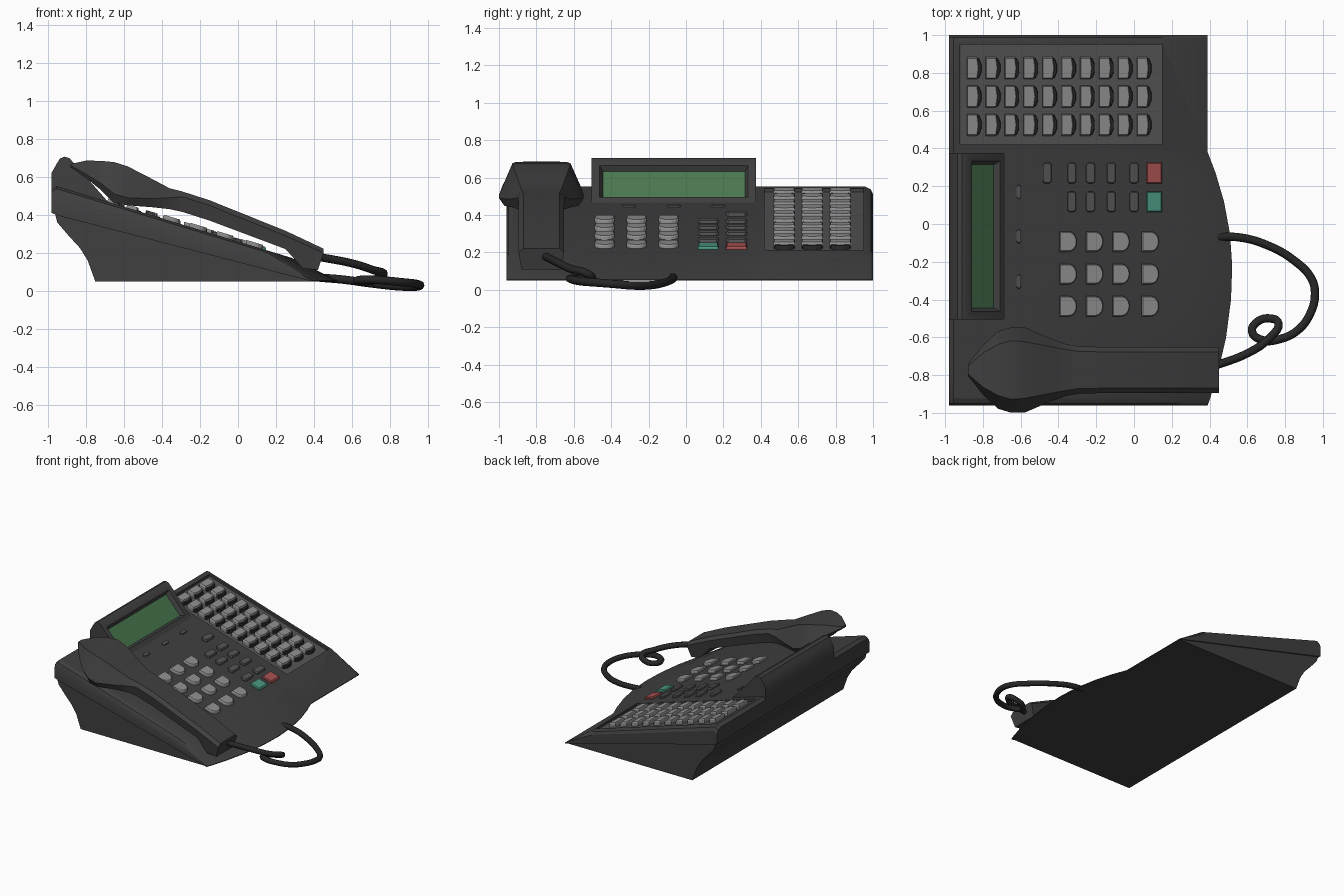
import bpy, bmesh, math

if "Cube" in bpy.data.objects:
    bpy.data.objects.remove(bpy.data.objects["Cube"])


def mat(name, r, g, b):
    m = bpy.data.materials.new(name)
    m.diffuse_color = (r, g, b, 1)
    m.use_nodes = True
    m.node_tree.nodes["Principled BSDF"].inputs["Base Color"].default_value = m.diffuse_color
    return m


DARK = mat("dark_plastic", 0.05, 0.05, 0.05)
BLACK = mat("black_plastic", 0.02, 0.02, 0.02)
PANEL = mat("panel_grey", 0.09, 0.09, 0.09)
LIGHT = mat("key_grey", 0.28, 0.28, 0.28)
GREEN = mat("screen_green", 0.07, 0.19, 0.08)
RED = mat("red", 0.38, 0.08, 0.08)
TEAL = mat("teal", 0.07, 0.30, 0.22)


def plane(x):
    """Height of the sloping key field."""
    return 0.26 - 0.305 * x


def finish(bm, name, *mats):
    bmesh.ops.recalc_face_normals(bm, faces=bm.faces)
    me = bpy.data.meshes.new(name)
    bm.to_mesh(me)
    bm.free()
    for m in mats:
        me.materials.append(m)
    ob = bpy.data.objects.new(name, me)
    bpy.context.collection.objects.link(ob)
    return ob


def activate(ob):
    bpy.ops.object.select_all(action='DESELECT')
    ob.select_set(True)
    bpy.context.view_layer.objects.active = ob


def smooth(ob, deg):
    activate(ob)
    bpy.ops.object.shade_smooth_by_angle(angle=math.radians(deg))


def skin(bm, rings):
    """Closed tube through equal-length rings, capped at both ends."""
    vs = [[bm.verts.new(p) for p in r] for r in rings]
    n = len(vs[0])
    for a, b in zip(vs, vs[1:]):
        for i in range(n):
            j = (i + 1) % n
            bm.faces.new((a[i], a[j], b[j], b[i]))
    bm.faces.new(vs[0])
    bm.faces.new(vs[-1])


def loft(name, rings, m):
    bm = bmesh.new()
    skin(bm, rings)
    return finish(bm, name, m)


def prisms(name, centres, outline, lo, hi, m, top=0.9):
    """Identical prisms standing on the sloping key field."""
    bm = bmesh.new()
    mx = sum(p[0] for p in outline) / len(outline)
    my = sum(p[1] for p in outline) / len(outline)
    for cx, cy in centres:
        rings = []
        for h, s in ((lo, 1), (hi - 0.2 * (hi - lo), 1), (hi, top)):
            ring = []
            for u, v in outline:
                x = cx + mx + (u - mx) * s
                ring.append((x, cy + my + (v - my) * s, plane(x) + h))
            rings.append(ring)
        skin(bm, rings)
    return finish(bm, name, m)


def rect(w, h, c=0.0):
    a, b = w / 2, h / 2
    if not c:
        return [(-a, -b), (a, -b), (a, b), (-a, b)]
    return [(-a, c - b), (c - a, -b), (a - c, -b), (a, c - b),
            (a, b - c), (a - c, b), (c - a, b), (-a, b - c)]


def edge(y):
    """Front lip outline: straight beside the panel, bulging elsewhere."""
    if y >= 0.38:
        return 0.39
    return 0.52 - 0.13 * ((y + 0.24) / (0.62 if y > -0.24 else 0.72)) ** 2


# Upper shell, with edges rounded at both ends
bulge = [-0.8, -0.6, -0.4, -0.22, -0.05, 0.12, 0.27, 0.38]
stations = ([(-0.96, 0.04), (-0.95, 0.014), (-0.925, 0)] + [(y, 0) for y in bulge]
            + [(0.96, 0), (0.988, 0.014), (1.0, 0.04)])
rings = []
for y, d in stations:
    xe = edge(y)
    xc = xe - 0.24
    rings.append([(-0.94, y, 0.395), (-0.98, y, 0.41), (-0.98, y, 0.53 - d),
                  (-0.955, y, plane(-0.955) - d), (xc, y, plane(xc) - d * 0.8),
                  (xe, y, 0.055), (xe, y, 0.05)])
shell = loft("upper_shell", rings, DARK)

# Recess for the programmable key panel
cutter = prisms("panel_cutter", [(-0.385, 0.685)], rect(1.07, 0.53), -0.022, 0.1, DARK, 1)
cutter.hide_render = True
mod = shell.modifiers.new("recess", 'BOOLEAN')
mod.operation = 'DIFFERENCE'
mod.object = cutter
activate(shell)
bpy.ops.object.modifier_apply(modifier="recess")
bpy.data.objects.remove(cutter)
smooth(shell, 25)
prisms("key_panel", [(-0.385, 0.685)], rect(1.068, 0.528), -0.03, -0.018, PANEL, 1)

# Wedge base under the shell, curved at the back
rings = []
for y in [-0.95] + bulge + [0.99]:
    xe = edge(y) - 0.005
    rings.append([(-0.75, y, 0.05), (-0.79, y, 0.16), (-0.83, y, 0.225), (-0.89, y, 0.29),
                  (-0.95, y, 0.36), (-0.965, y, 0.42), (xe, y, 0.053), (xe, y, 0.05)])
smooth(loft("wedge_base", rings, DARK), 25)

# Tilted display housing with a stepped screen recess
profile = [(-0.69, 0.44), (-0.68, 0.465), (-0.885, 0.697), (-0.91, 0.706), (-0.935, 0.697),
           (-0.955, 0.665), (-0.98, 0.62), (-0.98, 0.5)]
bm = bmesh.new()
skin(bm, [[(x, y, z) for x, z in profile] for y in (-0.505, 0.375)])
bmesh.ops.recalc_face_normals(bm, faces=bm.faces)
bm.faces.ensure_lookup_table()
face = max((f for f in bm.faces if len(f.verts) == 4 and f.normal.x > 0.3
            and f.normal.z > 0.3), key=lambda f: f.calc_area())
bmesh.ops.inset_individual(bm, faces=[face], thickness=0.06)
bmesh.ops.inset_individual(bm, faces=[face], thickness=0.026, depth=-0.03)
face.material_index = 1
smooth(finish(bm, "display_housing", DARK, GREEN), 35)

# Programmable keys: a light flat half and a dark rounded half
grid = [(-0.85 + 0.1 * i, y) for i in range(10) for y in (0.825, 0.675, 0.525)]
prisms("program_keys_light", grid, [(-0.035, -0.058), (0.02, -0.058), (0.028, 0),
                                    (0.02, 0.058), (-0.035, 0.058)], -0.03, 0.018, LIGHT)
prisms("program_keys_dark", grid, [(0.012, -0.058), (0.03, -0.05), (0.042, -0.02),
                                   (0.042, 0.02), (0.03, 0.05), (0.012, 0.058)],
       -0.03, 0.004, BLACK)

# Number pad keys with a rounded front side
arc = [(0.005 + 0.042 * math.sin(t), -0.054 * math.cos(t) ** 1) for t in
       [math.pi * i / 8 for i in range(9)]]
dshape = [(-0.044, -0.054)] + arc + [(-0.044, 0.054)]
prisms("number_keys", [(x, y) for x in (-0.35, -0.21, -0.07, 0.085)
                       for y in (-0.093, -0.265, -0.435)], dshape, -0.02, 0.022, LIGHT)

# Function keys, coloured keys and indicators
small = [(x, y) for x in (-0.33, -0.23, -0.12, 0.0) for y in (0.27, 0.118)] + [(-0.46, 0.27)]
prisms("function_keys", small, rect(0.046, 0.11, 0.01), -0.02, 0.016, PANEL)
prisms("red_key", [(0.107, 0.27)], rect(0.08, 0.11), -0.02, 0.016, RED)
prisms("teal_key", [(0.107, 0.118)], rect(0.08, 0.11), -0.02, 0.016, TEAL)
prisms("indicators", [(-0.61, y) for y in (0.17, -0.065, -0.305)],
       rect(0.026, 0.076, 0.01), -0.02, 0.008, PANEL)

# Handset: x, half width, top half width, bottom, shoulder, top heights, bottom shift
spec = [(-0.88, 0.03, 0.02, 0.650, 0.66, 0.667, 0),
        (-0.80, 0.13, 0.09, 0.595, 0.615, 0.685, 0),
        (-0.72, 0.205, 0.135, 0.53, 0.565, 0.684, 0),
        (-0.65, 0.226, 0.155, 0.46, 0.51, 0.677, 0),
        (-0.58, 0.226, 0.150, 0.45, 0.49, 0.655, 0),
        (-0.45, 0.170, 0.125, 0.44, 0.485, 0.588, 0),
        (-0.36, 0.137, 0.108, 0.43, 0.49, 0.54, 0),
        (-0.29, 0.125, 0.098, 0.415, 0.495, 0.522, 0),
        (-0.15, 0.122, 0.096, 0.37, 0.45, 0.477, 0),
        (0.25, 0.122, 0.096, 0.22, 0.29, 0.316, 0),
        (0.34, 0.122, 0.096, 0.12, 0.25, 0.274, 0),
        (0.45, 0.122, 0.096, 0.11, 0.20, 0.222, 0.03)]
rings = []
for x, w, wt, zb, zm, zt, s in spec:
    half = [(x - s, 0.88 * w, zb), (x, w, zm), (x, wt, zt)]
    rings.append([(a, -0.773 + b, c) for a, b, c in half]
                 + [(a, -0.773 - b, c) for a, b, c in reversed(half)])
smooth(loft("handset", rings, DARK), 20)

# Looping cord from the body to the handset
path = [(0.43, -0.07, 0.07), (0.55, -0.07, 0.06), (0.70, -0.11, 0.04), (0.85, -0.195, 0.024),
        (0.94, -0.29, 0.023), (0.958, -0.37, 0.03), (0.935, -0.47, 0.038),
        (0.87, -0.56, 0.045), (0.77, -0.61, 0.055), (0.68, -0.615, 0.06), (0.625, -0.57, 0.055),
        (0.65, -0.52, 0.05), (0.72, -0.50, 0.06), (0.765, -0.525, 0.085),
        (0.71, -0.61, 0.11), (0.60, -0.685, 0.145), (0.43, -0.75, 0.178)]
cu = bpy.data.curves.new("cord", 'CURVE')
cu.dimensions = '3D'
cu.bevel_depth = 0.022
cu.bevel_resolution = 2
cu.use_fill_caps = True
cu.resolution_u = 5
sp = cu.splines.new('BEZIER')
sp.bezier_points.add(len(path) - 1)
for bp, p in zip(sp.bezier_points, path):
    bp.co = p
    bp.handle_left_type = bp.handle_right_type = 'AUTO'
cu.materials.append(BLACK)
cord = bpy.data.objects.new("cord", cu)
bpy.context.collection.objects.link(cord)
activate(cord)
bpy.ops.object.convert(target='MESH')
smooth(bpy.context.view_layer.objects.active, 50)
